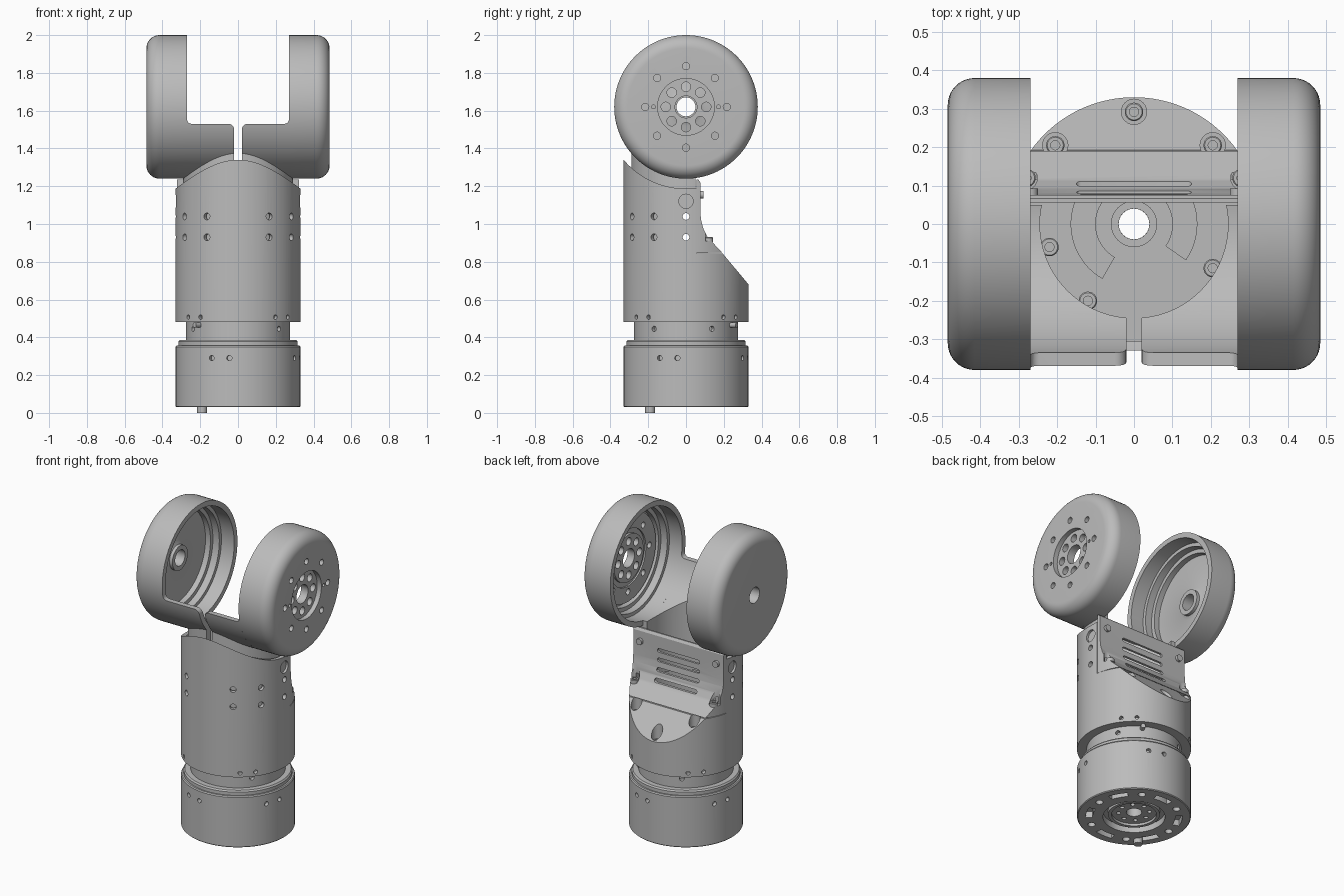
import bpy, bmesh, math
from math import radians, cos, sin, pi
from mathutils import Vector, Matrix

if "Cube" in bpy.data.objects:
    bpy.data.objects.remove(bpy.data.objects["Cube"])

grey = bpy.data.materials.new("machined grey")
grey.use_nodes = True
grey.diffuse_color = (0.5, 0.5, 0.5, 1)
grey.node_tree.nodes["Principled BSDF"].inputs["Base Color"].default_value = (0.5, 0.5, 0.5, 1)

AXLE = 1.62      # height of the wrist axle
X, Y, Z = Vector((1, 0, 0)), Vector((0, 1, 0)), Vector((0, 0, 1))


def finish(name, bm):
    bmesh.ops.recalc_face_normals(bm, faces=bm.faces)
    me = bpy.data.meshes.new(name)
    bm.to_mesh(me)
    bm.free()
    me.materials.append(grey)
    ob = bpy.data.objects.new(name, me)
    bpy.context.collection.objects.link(ob)
    return ob


def lathe(name, profile, axis="z", steps=96, start=0, sweep=360):
    """Turn a closed (radius, along) outline about z, or about the axle."""
    bm = bmesh.new()
    full = sweep == 360
    rings = []
    for i in range(steps if full else steps + 1):
        a = radians(start + sweep * i / steps)
        if axis == "z":
            pts = [(r * cos(a), r * sin(a), h) for r, h in profile]
        else:
            pts = [(h, r * cos(a), AXLE + r * sin(a)) for r, h in profile]
        rings.append([bm.verts.new(p) for p in pts])
    n = len(profile)
    for i in range(steps):
        a, b = rings[i], rings[(i + 1) % len(rings)]
        for k in range(n):
            bm.faces.new((a[k], a[(k + 1) % n], b[(k + 1) % n], b[k]))
    if not full:
        bm.faces.new(rings[0])
        bm.faces.new(rings[-1])
    return finish(name, bm)


def rods(name, specs, sides=24):
    """Cylinders from (centre, direction, radius, length)."""
    bm = bmesh.new()
    for c, d, r, length in specs:
        turn = Vector(d).to_track_quat("Z", "Y").to_matrix().to_4x4()
        bmesh.ops.create_cone(bm, cap_ends=True, segments=sides, radius1=r, radius2=r,
                              depth=length, matrix=Matrix.Translation(c) @ turn)
    return finish(name, bm)


def extrude(name, outline, axis, lo, hi):
    """Push a (y, z) outline along x, or an (x, z) outline along y."""
    bm = bmesh.new()
    put = (lambda p, t: (t, p[0], p[1])) if axis == "x" else (lambda p, t: (p[0], t, p[1]))
    a, b = [[bm.verts.new(put(p, t)) for p in outline] for t in (lo, hi)]
    n = len(outline)
    bm.faces.new(a)
    bm.faces.new(b)
    for k in range(n):
        bm.faces.new((a[k], a[(k + 1) % n], b[(k + 1) % n], b[k]))
    return finish(name, bm)


def boolean(ob, cutter, op="DIFFERENCE"):
    mod = ob.modifiers.new("cut", "BOOLEAN")
    mod.operation, mod.object, mod.solver = op, cutter, "EXACT"
    bpy.context.view_layer.objects.active = ob
    bpy.ops.object.modifier_apply(modifier=mod.name)
    bpy.data.objects.remove(cutter)
    return ob


def drum(r, outline, name="drum"):
    """Upright cylinder trimmed to a side outline."""
    ob = rods(name, [((0, 0, 1), Z, r, 2)], 128)
    return boolean(ob, extrude("trim", outline, "x", -0.5, 0.5), "INTERSECT")


def radial(angles, r, z, hole, length=0.05):
    out = []
    for deg in angles:
        d = Vector((cos(radians(deg)), sin(radians(deg)), 0))
        out.append((d * r + Z * z, d, hole, length))
    return out


def circle(count, r, phase=0):
    return [(r * cos(2 * pi * i / count + phase), r * sin(2 * pi * i / count + phase))
            for i in range(count)]


# Base drum with stepped underside, collar and neck
base = lathe("base_drum", [(0.045, 0.06), (0.13, 0.06), (0.13, 0.045), (0.15, 0.045), (0.15, 0.07),
                           (0.18, 0.07), (0.18, 0.03), (0.325, 0.03), (0.33, 0.035), (0.33, 0.35),
                           (0.325, 0.357), (0.315, 0.357), (0.315, 0.378), (0.308, 0.387),
                           (0.275, 0.387), (0.275, 0.49), (0.045, 0.49)])
boolean(base, rods("holes", radial([q + s for q in (65, 155, 245, 335) for s in (0, 17)], 0.33, 0.29, 0.014)
                   + radial([30, 120, 210, 322], 0.275, 0.445, 0.014)
                   + [((x, y, 0.06), Z, 0.013, 0.05) for x, y in circle(8, 0.09)]
                   + [((x, y, 0.03), Z, 0.022, 0.08) for x, y in circle(6, 0.262)]))
for i in range(6):
    boolean(base, lathe("slot", [(0.24, 0), (0.28, 0), (0.28, 0.07), (0.24, 0.07)],
                        steps=8, start=60 * i + 18, sweep=24))
rods("locating_peg", [((-0.19, -0.19, 0.03), Z, 0.026, 0.06)])
rods("stop_pins", radial([222, 60], 0.28, 0.465, 0.014, 0.06))

# Main body shell: back notch, sloped shoulder and scooped top
body = drum(0.33, [(-0.4, 0.48), (0.4, 0.48), (0.4, 0.598), (0.193, 0.845), (0.055, 0.845),
                   (0.055, 1.5), (-0.4, 1.5)], "body_shell")
boolean(body, drum(0.305, [(-0.4, 0.7), (0.15, 0.7), (0.15, 0.82), (0.07, 0.82), (0.07, 1.6), (-0.4, 1.6)]))
boolean(body, rods("scoop", [((0, 0, AXLE), X, 0.433, 1)], 128))
sides = [-149, -120, -60, -31]
boolean(body, rods("holes", radial(sides, 0.33, 1.04, 0.018, 0.1) + radial(sides, 0.33, 0.93, 0.018, 0.1)
                   + radial([0, 180], 0.33, 1.04, 0.018, 0.2) + radial([0, 180], 0.33, 0.93, 0.018, 0.2)
                   + radial([0, 180], 0.33, 1.12, 0.038, 0.03)
                   + radial([q + s for q in (45, 135, 225, 315) for s in (-8, 8)], 0.33, 0.507, 0.012)
                   + [((0, 0, 0.6), Z, 0.04, 0.4)]))
shoulder = [(-0.205, 0.205, 0.75), (0.205, 0.205, 0.75), (0, 0.292, 0.65)]
boolean(body, rods("pockets", [((x, y, z + 0.15), Z, 0.033, 0.3) for x, y, z in shoulder]))


def screw(name, x, y, z):
    ob = lathe(name, [(0.012, 0), (0.024, 0), (0.024, 0.022), (0.021, 0.025), (0.012, 0.025)], steps=24)
    ob.location = (x, y, z)


for x, y, z in shoulder:
    screw("shoulder_screw", x, y, z)

# Parts on the inner floor
lathe("horseshoe_plate", [(0.1, 0.69), (0.165, 0.69), (0.165, 0.73), (0.1, 0.73)], steps=48, start=-35, sweep=275)
lathe("floor_ring", [(0.04, 0.69), (0.06, 0.69), (0.06, 0.71), (0.04, 0.71)], steps=48)
for x, y in ((-0.22, -0.06), (-0.12, -0.2), (0.205, -0.115)):
    screw("floor_screw", x, y, 0.7)

# Flared back cover with vent slots
flare = [(0.076, 1.06), (0.08, 1.02), (0.092, 0.975), (0.115, 0.93), (0.19, 0.85)]
cover = drum(0.329, [(0.056, 0.846), (0.056, 1.235), (0.066, 1.235), (0.076, 1.22)] + flare, "back_cover")
boolean(cover, drum(0.305, [(-0.1, 0.8), (-0.1, 1.19), (0.062, 1.19)] + [(y - 0.014, z - 0.006) for y, z in flare]))
for z in (1.13, 1.07, 1.01, 0.95):
    boolean(cover, extrude("slot", [(s * 0.138 + 0.012 * cos(a), z + 0.012 * sin(a))
                                    for s, a0 in ((1, -90), (-1, 90))
                                    for a in (radians(a0 + 30 * k) for k in range(7))], "y", 0.0, 0.25))
boolean(cover, rods("screw_notches", [((s * 0.285, 0.12, 1.05), Z, 0.033, 0.28) for s in (-1, 1)]))
for s in (-1, 1):
    rods("cover_top_screw", [((s * 0.27, 0.08, 1.155), Y, 0.02, 0.025)])
    screw("cover_low_screw", s * 0.28, 0.12, 0.905)

# Yoke arms: split neck tube flowing into a curved shelf
def arm_outline(reach):
    corner = [(0.05 - 0.03 * cos(a), 1.5 + 0.03 * sin(a)) for a in (radians(15 * k) for k in range(7))]
    fillet = [(0.245 + 0.025 * sin(a), 1.555 - 0.025 * cos(a)) for a in (radians(18 * k) for k in range(6))]
    return [(0.02, 0.85)] + corner + fillet + [(reach, 1.56), (reach, 0.85)]


def mirrored(points, s):
    return [(s * x, z) for x, z in points]


for s, side in ((1, "left"), (-1, "right")):
    shelf = rods(side + "_shelf", [((0, 0, AXLE), X, 0.38, 0.8)], 128)
    boolean(shelf, extrude("trim", mirrored(arm_outline(0.272), s), "y", -0.5, 0.05), "INTERSECT")
    neck = rods(side + "_neck", [((0, 0, 1.25), Z, 0.29, 0.7)], 128)
    boolean(neck, extrude("trim", mirrored(arm_outline(0.3), s), "y", -0.5, 0.05), "INTERSECT")
    for part in (shelf, neck):
        boolean(part, rods("bore", [((0, 0, AXLE), X, 0.347, 1)], 128))
        boolean(part, rods("well", [((0, 0, 1.4), Z, 0.245, 1.4)], 128))
    boolean(neck, rods("holes", [((s * 0.3, 0, z), X, 0.018, 0.3) for z in (0.93, 1.04)]))

# Wheel-shaped cups at the ends of the axle
rim = [(0.347, 0.27), (0.38, 0.27)]
rim += [(0.31 + 0.07 * cos(a), 0.415 + 0.07 * sin(a)) for a in (radians(9 * k) for k in range(11))]
inside = [(0.30, 0.44), (0.30, 0.405), (0.325, 0.405), (0.325, 0.36), (0.347, 0.36)]
drive_hub = [(0.15, 0.485), (0.15, 0.455), (0.058, 0.455), (0.058, 0.405), (0.15, 0.405),
             (0.15, 0.42), (0.18, 0.42), (0.18, 0.41), (0.28, 0.41), (0.28, 0.44)]
idle_hub = [(0.05, 0.485), (0.05, 0.41), (0.078, 0.41), (0.078, 0.43), (0.1, 0.44)]

drive = lathe("left_drive_cup", rim + drive_hub + inside, "x")
holes = [(0.43, 0.025, p) for p in circle(8, 0.107)] + [(0.45, 0.019, p) for p in circle(8, 0.216)]
holes += [(0.49, 0.01, p) for p in circle(2, 0.172)]
boolean(drive, rods("holes", [((x, y, AXLE + z), X, r, 0.04 if r < 0.015 else 0.16) for x, r, (y, z) in holes]))
lathe("right_idler_cup", [(r, -x) for r, x in rim + idle_hub + inside], "x")

# Smooth shading with crisp edges
for ob in bpy.context.collection.objects:
    if ob.type == "MESH" and grey.name in ob.data.materials:
        bpy.ops.object.select_all(action="DESELECT")
        ob.select_set(True)
        bpy.context.view_layer.objects.active = ob
        bpy.ops.object.shade_smooth_by_angle(angle=radians(30))
